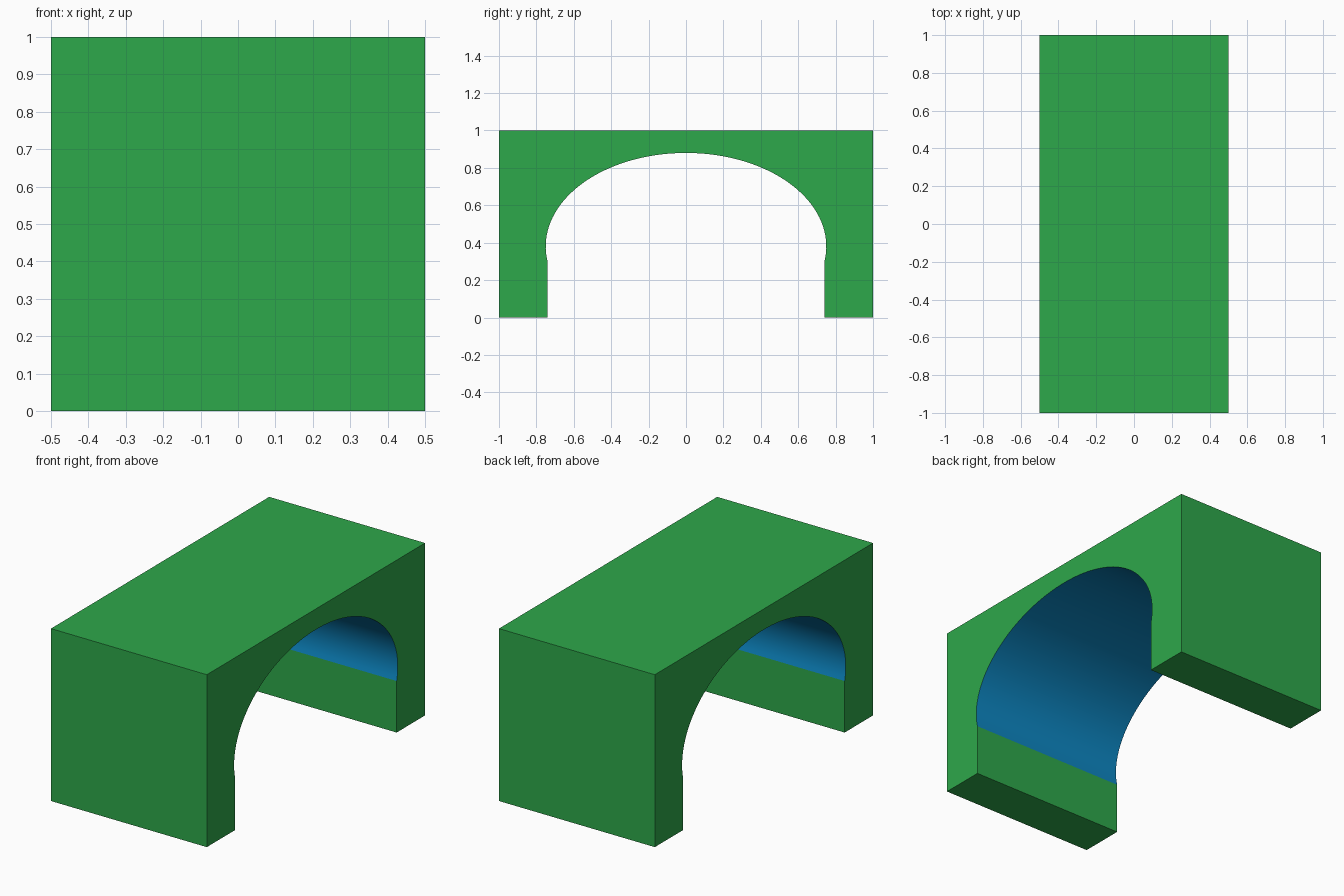
import bpy, bmesh, math

if "Cube" in bpy.data.objects:
    bpy.data.objects.remove(bpy.data.objects["Cube"])

HALF_W, HALF_L, HEIGHT = 0.5, 1.0, 1.0     # block
RY, RZ, CZ = 0.75, 0.5, 0.38               # elliptical arch
WALL_Y = 0.74                              # straight inner walls
STEPS = 72


def material(name, rgb):
    m = bpy.data.materials.new(name)
    m.diffuse_color = (*rgb, 1)
    m.use_nodes = True
    m.node_tree.nodes["Principled BSDF"].inputs["Base Color"].default_value = m.diffuse_color
    return m


# Bridge outline: block with an elliptical opening on straight legs
dip = math.acos(WALL_Y / RY)
arch = []
for i in range(STEPS + 1):
    a = -dip + (math.pi + 2 * dip) * i / STEPS
    arch.append((RY * math.cos(a), CZ + RZ * math.sin(a)))
outline = [(WALL_Y, 0), *arch, (-WALL_Y, 0),
           (-HALF_L, 0), (-HALF_L, HEIGHT), (HALF_L, HEIGHT), (HALF_L, 0)]

# Extrude the outline across the width
bm = bmesh.new()
side = bm.faces.new([bm.verts.new((-HALF_W, y, z)) for y, z in outline])
ext = bmesh.ops.extrude_face_region(bm, geom=[side])
bmesh.ops.translate(bm, vec=(2 * HALF_W, 0, 0),
                    verts=[v for v in ext["geom"] if isinstance(v, bmesh.types.BMVert)])
bmesh.ops.recalc_face_normals(bm, faces=bm.faces)

# Curved underside is blue and smooth, everything else green and flat
for f in bm.faces:
    c = f.calc_center_median()
    curved = (abs(f.normal.x) < 0.5 and abs(c.y) < RY + 0.01
              and 0.25 < c.z < HEIGHT - 0.05)
    f.material_index = int(curved)
    f.smooth = curved

mesh = bpy.data.meshes.new("arch_block")
bm.to_mesh(mesh)
bm.free()
mesh.materials.append(material("green", (0.027, 0.392, 0.069)))
mesh.materials.append(material("blue", (0.004, 0.242, 0.546)))
bpy.context.collection.objects.link(bpy.data.objects.new("arch_block", mesh))
